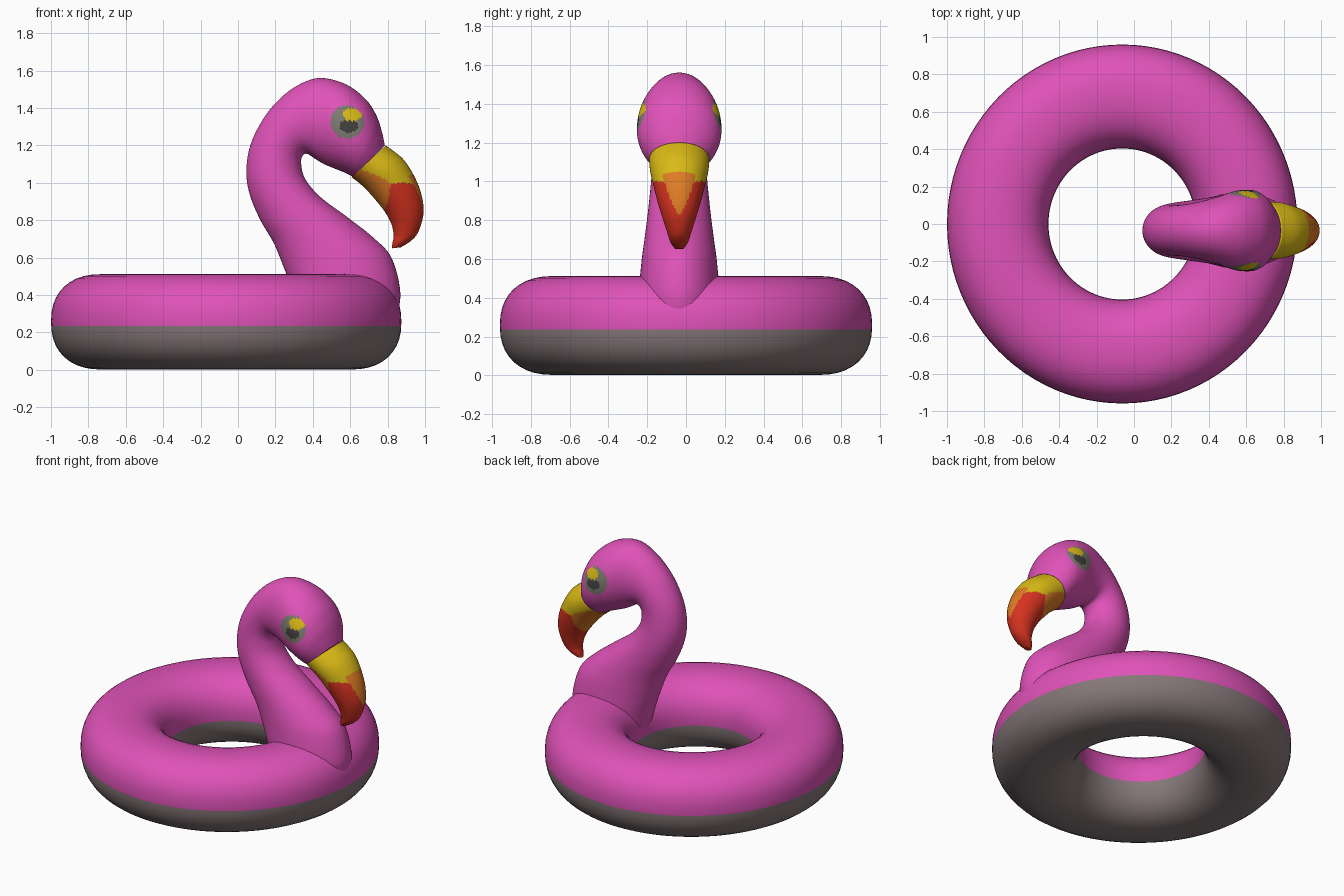
import bpy, bmesh, math
from mathutils import Vector

if "Cube" in bpy.data.objects:
    bpy.data.objects.remove(bpy.data.objects["Cube"])


def material(name, r, g, b):
    m = bpy.data.materials.new(name)
    m.diffuse_color = (r, g, b, 1)
    m.use_nodes = True
    m.node_tree.nodes["Principled BSDF"].inputs["Base Color"].default_value = m.diffuse_color
    return m


pink = material("pink", 0.74, 0.085, 0.48)
grey = material("warm grey", 0.235, 0.185, 0.19)
yellow = material("yellow", 0.70, 0.49, 0.008)
orange = material("orange", 0.73, 0.20, 0.018)
red = material("red", 0.66, 0.032, 0.014)
eye_grey = material("eye grey", 0.20, 0.20, 0.16)
dark = material("dark grey", 0.055, 0.05, 0.05)


def finish(bm, name, mats):
    bmesh.ops.recalc_face_normals(bm, faces=bm.faces[:])
    for f in bm.faces:
        f.smooth = True
    me = bpy.data.meshes.new(name)
    bm.to_mesh(me)
    bm.free()
    for m in mats:
        me.materials.append(m)
    ob = bpy.data.objects.new(name, me)
    bpy.context.collection.objects.link(ob)
    return ob


def spline(rows, t):
    # Catmull-Rom through the rows of numbers
    i = min(int(t), len(rows) - 2)
    f = t - i
    p1, p2 = rows[i], rows[i + 1]
    p0, p3 = rows[max(i - 1, 0)], rows[min(i + 2, len(rows) - 1)]
    return [0.5 * (2 * b + (c - a) * f + (2 * a - 5 * b + 4 * c - d) * f * f
                   + (3 * b - a - 3 * c + d) * f ** 3)
            for a, b, c, d in zip(p0, p1, p2, p3)]


def loft(rows, steps, sides, rule):
    # each row: outer edge x, z, inner edge x, z, half width in y
    bm = bmesh.new()
    rings = []
    n = (len(rows) - 1) * steps
    for k in range(n + 1):
        ax, az, bx, bz, w = spline(rows, k / steps)
        ring = []
        for j in range(sides):
            a = 2 * math.pi * j / sides
            c = math.cos(a) / 2
            ring.append(bm.verts.new(((ax + bx) / 2 + (ax - bx) * c,
                                      Y0 + w * math.sin(a),
                                      (az + bz) / 2 + (az - bz) * c)))
        rings.append(ring)
    for k in range(n):
        for j in range(sides):
            j2 = (j + 1) % sides
            f = bm.faces.new((rings[k][j], rings[k][j2], rings[k + 1][j2], rings[k + 1][j]))
            u = math.cos(2 * math.pi * (j + 0.5) / sides)
            f.material_index = rule((k + 0.5) / steps, u, f.calc_center_median())
    bm.faces.new(rings[0])
    f = bm.faces.new(rings[-1])
    f.material_index = rule(len(rows) - 1, 0, f.calc_center_median())
    return bm


Y0 = -0.035

# Swim ring: slightly squared tube, grey below the seam
bm = bmesh.new()
N, M = 96, 40
grid = []
for i in range(N):
    a = 2 * math.pi * i / N
    row = []
    for j in range(M):
        b = 2 * math.pi * j / M
        c, s = math.cos(b), math.sin(b)
        r = 0.675 + 0.275 * math.copysign(abs(c) ** 0.87, c)
        z = 0.257 + 0.255 * math.copysign(abs(s) ** 0.87, s)
        row.append(bm.verts.new((-0.063 + r * 0.986 * math.cos(a), r * 1.01 * math.sin(a), z)))
    grid.append(row)
for i in range(N):
    for j in range(M):
        i2, j2 = (i + 1) % N, (j + 1) % M
        bm.faces.new((grid[i][j], grid[i2][j], grid[i2][j2], grid[i][j2]))
SEAM = 0.235
bmesh.ops.bisect_plane(bm, geom=bm.verts[:] + bm.edges[:] + bm.faces[:],
                       plane_co=Vector((0, 0, SEAM)), plane_no=Vector((0, 0, 1)))
for f in bm.faces:
    f.material_index = 1 if f.calc_center_median().z < SEAM else 0
finish(bm, "swim_ring", [pink, grey])

# Neck and head, with eyes as coloured faces on both sides
neck = [
    (.34, .25, .84, .25, .19), (.28, .45, .868, .41, .205), (.24, .56, .82, .60, .195),
    (.19, .68, .72, .71, .18), (.12, .80, .58, .82, .165), (.065, .93, .44, .925, .152),
    (.045, 1.05, .36, 1.02, .142), (.06, 1.18, .338, 1.10, .135), (.11, 1.30, .345, 1.145, .135),
    (.19, 1.415, .37, 1.155, .14), (.30, 1.51, .41, 1.13, .155), (.43, 1.56, .46, 1.10, .18),
    (.57, 1.53, .52, 1.075, .212), (.68, 1.45, .57, 1.055, .217), (.74, 1.36, .60, 1.04, .20),
    (.77, 1.27, .61, 1.035, .175), (.785, 1.2, .615, 1.03, .15)]


def inside(p, x, z, rx, rz):
    return ((p.x - x) / rx) ** 2 + ((p.z - z) / rz) ** 2 < 1


def eye_rule(t, u, p):
    if t < 10 or not inside(p, .585, 1.325, .09, .088):
        return 0
    if inside(p, .612, 1.365, .05, .036):
        return 2
    if inside(p, .592, 1.303, .05, .036):
        return 3
    return 1


finish(loft(neck, 12, 96, eye_rule), "neck_and_head", [pink, eye_grey, yellow, dark])

# Hooked beak: yellow base, orange underside and ridge, red tip
beak = [
    (.79, 1.20, .608, 1.03, .155), (.88, 1.13, .67, .98, .15), (.94, 1.04, .73, .915, .132),
    (.98, .94, .785, .845, .11), (.992, .84, .82, .78, .085), (.965, .74, .832, .72, .06),
    (.925, .69, .826, .68, .045), (.87, .655, .822, .65, .022)]


def beak_rule(t, u, p):
    if u > 0.75:
        if t < 1.9:
            return 0
        return 1 if u > 0.75 + 0.12 * (t - 2) else 2
    if t < 1.75 + 0.7 * max(0, u) and u > -0.55 + 0.3 * t:
        return 0
    return 2 if t > 1.75 + max(0.7 * u, -1.2 * u) else 1


finish(loft(beak, 10, 64, beak_rule), "beak", [yellow, orange, red])
